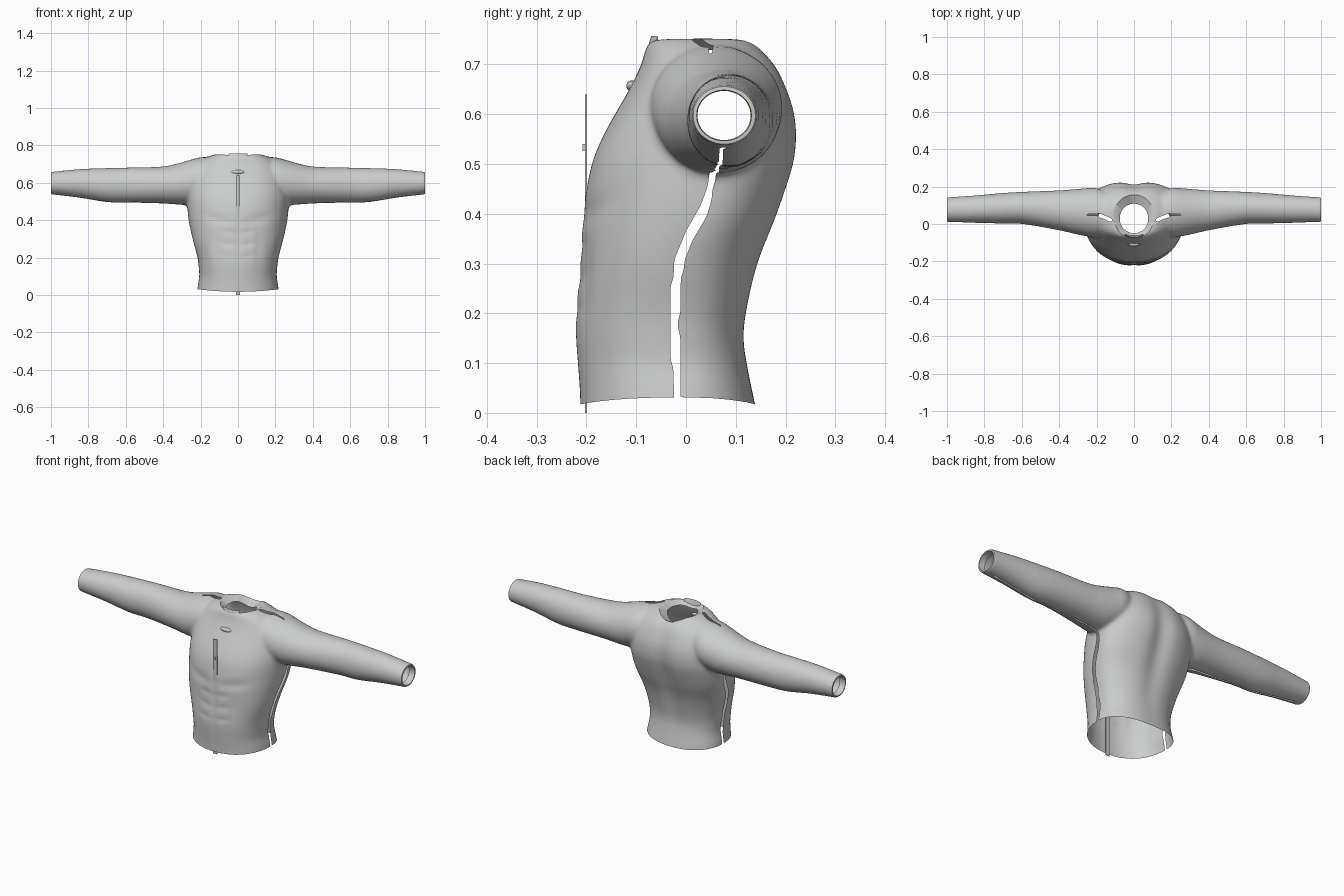
import bpy, bmesh, math
from mathutils import Vector

if "Cube" in bpy.data.objects:
    bpy.data.objects.remove(bpy.data.objects["Cube"])

grey = bpy.data.materials.new("cloth grey")
grey.diffuse_color = (0.6, 0.615, 0.605, 1)
grey.use_nodes = True
grey.node_tree.nodes["Principled BSDF"].inputs["Base Color"].default_value = grey.diffuse_color


def curve_rows(rows, t):
    """Smoothly interpolate a table of (key, values...) rows."""
    n = len(rows)
    t = min(max(t, rows[0][0]), rows[-1][0])
    i = next(j for j in range(n - 1) if t <= rows[j + 1][0])
    a, b = rows[i], rows[i + 1]
    p, q = rows[max(i - 1, 0)], rows[min(i + 2, n - 1)]
    h = b[0] - a[0]
    k = (t - a[0]) / h
    out = []
    for c in range(1, len(a)):
        m0 = (b[c] - p[c]) / (b[0] - p[0]) * h
        m1 = (q[c] - a[c]) / (q[0] - a[0]) * h
        out.append((2 * k**3 - 3 * k**2 + 1) * a[c] + (k**3 - 2 * k**2 + k) * m0
                   + (3 * k**2 - 2 * k**3) * b[c] + (k**3 - k**2) * m1)
    return out


def loft(bm, rings):
    """Closed tube through rings of points."""
    loops = [[bm.verts.new(p) for p in r] for r in rings]
    n = len(loops[0])
    for a, b in zip(loops, loops[1:]):
        for i in range(n):
            bm.faces.new((a[i], a[(i + 1) % n], b[(i + 1) % n], b[i]))
    bm.faces.new(loops[0])
    bm.faces.new(loops[-1])


def spow(v, p):
    return math.copysign(abs(v) ** p, v)


def bump(v, c, r):
    return math.exp(-((v - c) / r) ** 2)


def finish(bm, name):
    me = bpy.data.meshes.new(name)
    bm.to_mesh(me)
    bm.free()
    ob = bpy.data.objects.new(name, me)
    bpy.context.collection.objects.link(ob)
    me.materials.append(grey)
    bpy.ops.object.select_all(action='DESELECT')
    ob.select_set(True)
    bpy.context.view_layer.objects.active = ob
    bpy.ops.object.shade_smooth_by_angle(angle=math.radians(40))
    return ob


# height, half width, front y, back y, widest y
TORSO = [(-.06, .224, -.212, .155, -.015), (.03, .216, -.213, .137, -.015),
         (.1, .207, -.218, .124, -.02), (.15, .21, -.222, .119, -.022),
         (.2, .217, -.222, .125, -.022), (.3, .243, -.213, .15, -.012),
         (.4, .264, -.208, .189, .03), (.5, .272, -.19, .222, .05),
         (.55, .27, -.17, .228, .055), (.6, .262, -.143, .224, .06),
         (.65, .245, -.114, .208, .055), (.7, .21, -.09, .183, .045),
         (.735, .165, -.08, .15, .04), (.752, .125, -.07, .13, .04)]
# distance along x, front y, back y, bottom z, top z
SLEEVE = [(.1, -.04, .14, .57, .742), (.2, -.07, .192, .505, .736),
          (.27, -.063, .19, .483, .718), (.33, -.05, .185, .484, .701),
          (.4, -.034, .18, .489, .687), (.6, .0, .172, .494, .681),
          (.7, .002, .166, .496, .679), (.85, .006, .153, .52, .673),
          (1.03, .012, .141, .541, .655)]

# --- shirt body: overlapping torso and sleeve volumes fused together ---
bm = bmesh.new()
N = 64
rings = []
for i in range(60):
    z = -.06 + .812 * i / 59
    w, f, b, s = curve_rows(TORSO, z)
    ring = []
    for k in range(N):
        a = math.tau * k / N
        y = spow(math.sin(a), .87)
        ring.append((w * spow(math.cos(a), .87), s + y * ((b - s) if y > 0 else (s - f)), z))
    rings.append(ring)
loft(bm, rings)
for side in (-1, 1):
    rings = []
    for i in range(48):
        x = .1 + .93 * i / 47
        f, b, lo, hi = curve_rows(SLEEVE, x)
        rings.append([(side * x, (f + b) / 2 + (b - f) / 2 * math.cos(math.tau * k / N),
                       (lo + hi) / 2 + (hi - lo) / 2 * math.sin(math.tau * k / N)) for k in range(N)])
    loft(bm, rings)
bmesh.ops.recalc_face_normals(bm, faces=bm.faces)
shirt = finish(bm, "shirt_volume")
rem = shirt.modifiers.new("fuse", 'REMESH')
rem.mode = 'VOXEL'
rem.voxel_size = .007
sm = shirt.modifiers.new("soften", 'SMOOTH')
sm.factor, sm.iterations = .5, 24
ev = shirt.evaluated_get(bpy.context.evaluated_depsgraph_get())
bm = bmesh.new()
bm.from_mesh(ev.to_mesh())
ev.to_mesh_clear()
bpy.data.objects.remove(shirt)

# --- muscle relief: spine groove, chest and belly lines ---
for v in bm.verts:
    x, y, z = v.co
    if abs(x) > .24:
        continue
    if y > .06 and z < .76:
        v.co.y -= .019 * bump(x, 0, .055) * bump(z, .47, .25)
    elif y < -.05:
        d = .004 * bump(x, 0, .018) * bump(z, .3, .17)
        for h in (.2, .265, .33):
            d += .003 * bump(z, h + .15 * abs(x), .016) * bump(abs(x), .05, .04)
        d += .006 * bump(z, .395 + .8 * x * x, .028) * bump(abs(x), .1, .08)
        d += .003 * bump(abs(x), .11, .022) * bump(z, .25, .09)
        v.co.y += d


def trim(co, no):
    bmesh.ops.bisect_plane(bm, geom=bm.verts[:] + bm.edges[:] + bm.faces[:],
                           plane_co=co, plane_no=no, clear_outer=True)


def remove_faces(test):
    hit = [f for f in bm.faces if test(f.calc_center_median(), f.normal)]
    bmesh.ops.delete(bm, geom=hit, context='FACES')


def soften_edges(times):
    """Even out open edges, keeping hem and cuffs in place."""
    edge_verts = [v for v in bm.verts if v.is_boundary and abs(v.co.x) < .94]
    for _ in range(times):
        new = []
        for v in edge_verts:
            nb = [e.other_vert(v).co for e in v.link_edges if e.is_boundary]
            c = v.co * .5 + sum(nb, Vector()) / len(nb) * .5
            new.append(v.co.copy() if v.co.z < .034 else c)
        for v, c in zip(edge_verts, new):
            v.co = c


def turn_in(test, place):
    """Fold an open edge inwards."""
    edges = [e for e in bm.edges if e.is_boundary and all(test(v.co) for v in e.verts)]
    geo = bmesh.ops.extrude_edge_only(bm, edges=edges)["geom"]
    for v in geo:
        if isinstance(v, bmesh.types.BMVert):
            v.co = place(v.co)


# --- openings at neck, hem and cuffs ---
remove_faces(lambda c, n: c.z > .6 and (c.x / .11) ** 2 + ((c.y - .04) / .117) ** 2 < 1)
soften_edges(6)
trim((0, 0, .017), (0, 0, -1))
for side in (-1, 1):
    trim((side * .993, 0, 0), (side, 0, 0))
bmesh.ops.remove_doubles(bm, verts=[v for v in bm.verts if v.co.z < .03 or abs(v.co.x) > .98], dist=.0015)
for v in bm.verts:
    if v.co.z < .12:
        v.co.z += .012 * (v.co.x / .2) ** 2 * (.12 - v.co.z) / .103

turn_in(lambda c: c.z > .68 and abs(c.x) < .2,
        lambda c: Vector((c.x * .7, .03 + (c.y - .04) * .68, c.z - .022)))
for d, r in ((.006, .96), (.001, .88), (-.035, .97)):
    turn_in(lambda c: abs(c.x) > .9,
            lambda c: Vector((c.x + (d if c.x > 0 else -d), .073 + (c.y - .073) * r,
                              .596 + (c.z - .596) * r)))

# --- open side, underarm and shoulder seams ---
SEAM = [(0, -.015, .010), (.1, -.02, .008), (.2, -.022, .008), (.3, -.014, .010),
        (.35, .004, .011), (.4, .032, .011), (.45, .048, .007), (.5, .055, .006)]


def on_seam(c, n):
    ax = abs(c.x)
    if .12 < ax < .3 and c.z < .5:
        mid, half = curve_rows(SEAM, c.z)
        return abs(c.y - mid) < half
    if .26 < ax < .95 and n.z < -.5 and c.z < .58:
        return abs(c.y - .06 - .02 * (ax - .3)) < .0045
    if .118 < ax < .26 and c.z > .66 and n.z > 0:
        return abs(c.y - min(.05, .02 + (ax - .12) * .4)) < (.01 if ax < .19 else .004)
    return False


bm.normal_update()
remove_faces(on_seam)
soften_edges(7)
finish(bm, "shirt")


def box(name, lo, hi):
    b = bmesh.new()
    bmesh.ops.create_cube(b, size=1)
    for v in b.verts:
        v.co = [l + (h - l) * (c + .5) for l, h, c in zip(lo, hi, v.co)]
    return finish(b, name)


# --- front fastening strip with its pull ---
box("zip_strip", (-.012, -.203, 0), (.012, -.199, .64))
box("zip_pull", (-.004, -.208, .526), (.004, -.202, .54))

# --- neck tab ---
bm = bmesh.new()
bmesh.ops.create_uvsphere(bm, u_segments=24, v_segments=12, radius=1)
for v in bm.verts:
    v.co = (v.co.x * .037, -.109 + v.co.y * .011 + 4 * (v.co.x * .037) ** 2, .657 + v.co.z * .011)
finish(bm, "neck_tab")

# --- raised collar points at the throat ---
bm = bmesh.new()
rows = []
for r, z in ((.117, .725), (.108, .757), (.1, .725)):
    row = []
    for i in range(17):
        a = math.radians(-90 + 28 * (i / 8 - 1))
        row.append(bm.verts.new((r * math.cos(a), .04 + r * 1.02 * math.sin(a), z)))
    rows.append(row)
for a, b in zip(rows, rows[1:]):
    for i in range(16):
        bm.faces.new((a[i], a[i + 1], b[i + 1], b[i]))
finish(bm, "throat_collar")
